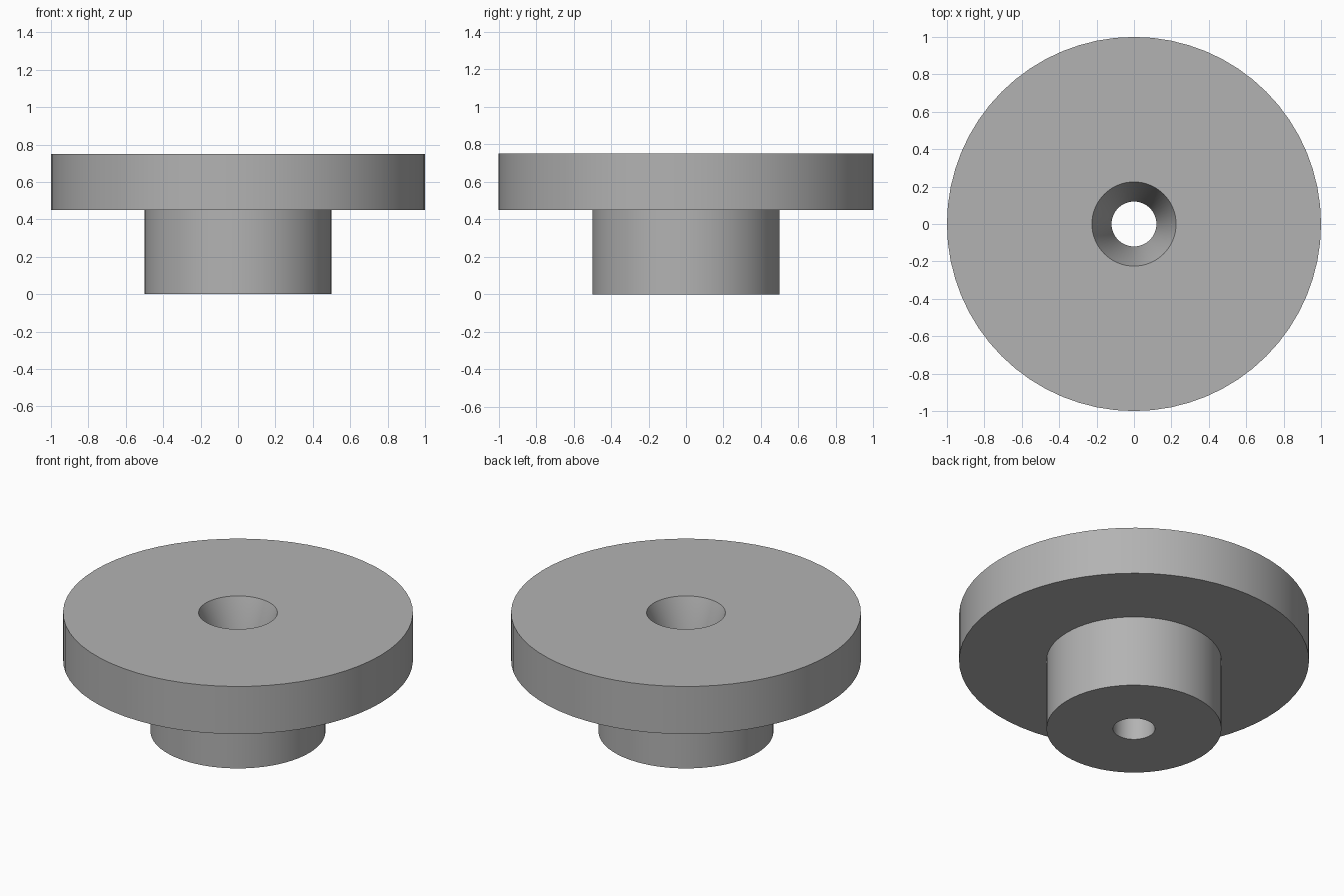
import bpy
import bmesh
import math

cube = bpy.data.objects.get("Cube")
if cube:
    bpy.data.objects.remove(cube, do_unlink=True)

SEGMENTS = 64
HEIGHT, FLANGE_BASE = 0.75, 0.45
FLANGE_R, HUB_R = 1.0, 0.5
BORE_R, SINK_R = 0.12, 0.225

# Plain grey finish
grey = bpy.data.materials.new("grey")
grey.use_nodes = True
colour = (0.45, 0.45, 0.45, 1)
grey.diffuse_color = colour
grey.node_tree.nodes["Principled BSDF"].inputs["Base Color"].default_value = colour

# Closed half-section (radius, height): hub, flange and tapered bore
profile = [(BORE_R, 0), (HUB_R, 0), (HUB_R, FLANGE_BASE), (FLANGE_R, FLANGE_BASE),
           (FLANGE_R, HEIGHT), (SINK_R, HEIGHT), (BORE_R, FLANGE_BASE)]

# Revolve the section around the vertical axis
bm = bmesh.new()
verts = [bm.verts.new((r, 0, z)) for r, z in profile]
edges = [bm.edges.new((v, verts[(i + 1) % len(verts)])) for i, v in enumerate(verts)]
bmesh.ops.spin(bm, geom=verts + edges, cent=(0, 0, 0), axis=(0, 0, 1),
               angle=math.tau, steps=SEGMENTS, use_merge=True)
bmesh.ops.remove_doubles(bm, verts=bm.verts, dist=0.0001)
bmesh.ops.recalc_face_normals(bm, faces=bm.faces)

mesh = bpy.data.meshes.new("flanged_bushing")
bm.to_mesh(mesh)
bm.free()
mesh.materials.append(grey)
bushing = bpy.data.objects.new("flanged_bushing", mesh)
bpy.context.collection.objects.link(bushing)

# Smooth walls with crisp rims
bpy.ops.object.select_all(action="DESELECT")
bushing.select_set(True)
bpy.context.view_layer.objects.active = bushing
bpy.ops.object.shade_smooth_by_angle(angle=math.radians(30))
